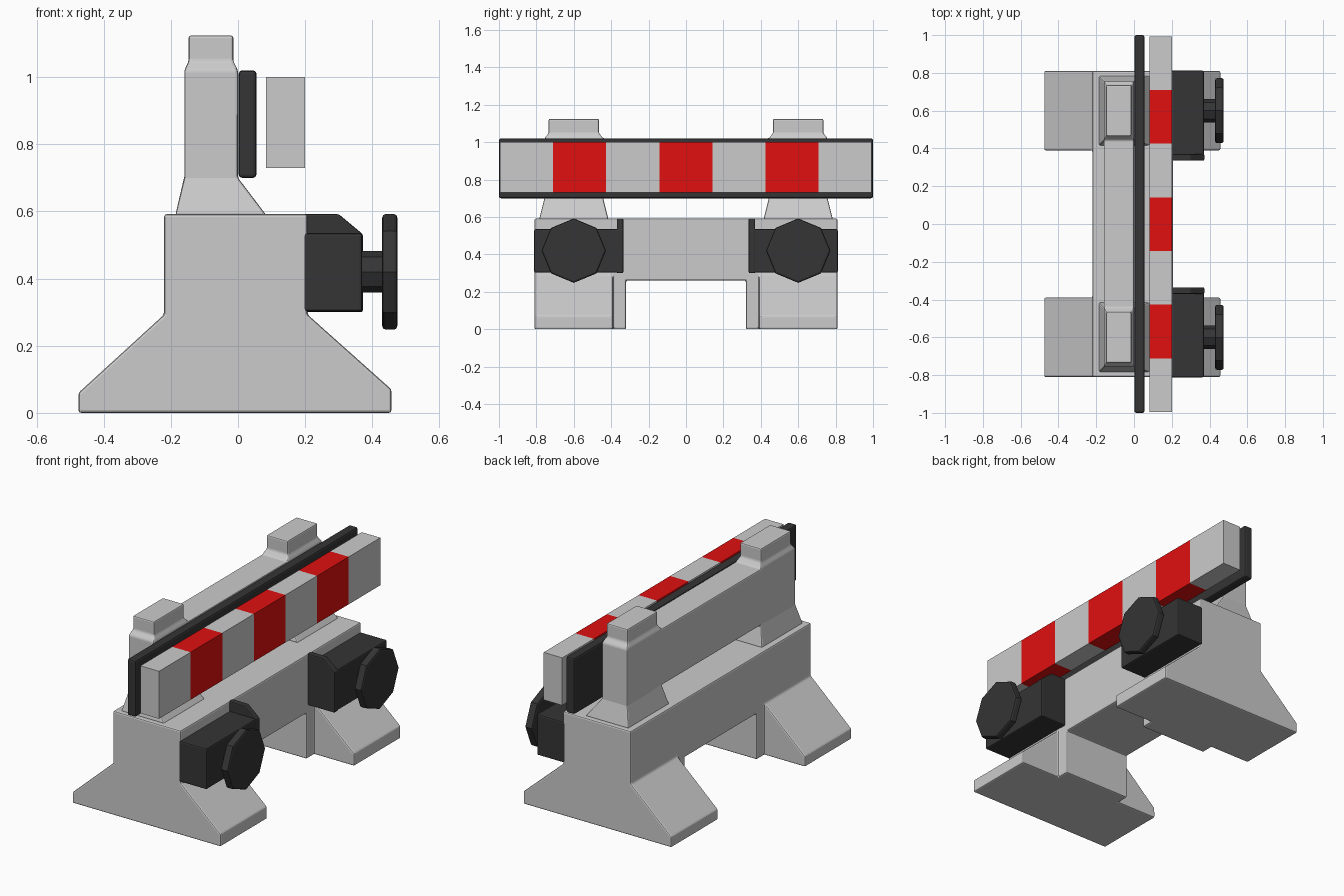
import bpy, bmesh
from math import radians
from mathutils import Vector

if "Cube" in bpy.data.objects:
    bpy.data.objects.remove(bpy.data.objects["Cube"])


def material(name, rgb):
    m = bpy.data.materials.new(name)
    m.diffuse_color = (*rgb, 1)
    m.use_nodes = True
    m.node_tree.nodes["Principled BSDF"].inputs["Base Color"].default_value = m.diffuse_color
    return m


black = material("black_plastic", (0.035, 0.035, 0.035))
white = material("stripe_white", (0.65, 0.65, 0.65))
red = material("stripe_red", (0.75, 0.005, 0.005))


def loft(name, rings, mat=None):
    """Skin a list of equal-length point rings and cap both ends."""
    bm = bmesh.new()
    loops = [[bm.verts.new(p) for p in r] for r in rings]
    n = len(loops[0])
    for a, b in zip(loops, loops[1:]):
        for i in range(n):
            bm.faces.new((a[i], a[(i + 1) % n], b[(i + 1) % n], b[i]))
    bm.faces.new(loops[0])
    bm.faces.new(loops[-1])
    bmesh.ops.recalc_face_normals(bm, faces=bm.faces)
    me = bpy.data.meshes.new(name)
    bm.to_mesh(me)
    bm.free()
    ob = bpy.data.objects.new(name, me)
    bpy.context.collection.objects.link(ob)
    if mat:
        me.materials.append(mat)
    return ob


def prism_y(name, xz, y0, y1, mat=None):
    return loft(name, [[(x, y, z) for x, z in xz] for y in (y0, y1)], mat)


def prism_x(name, yz, x0, x1, mat=None):
    return loft(name, [[(x, y, z) for y, z in yz] for x in (x0, x1)], mat)


def box(name, x0, x1, y0, y1, z0, z1, mat=None):
    return prism_x(name, [(y0, z0), (y1, z0), (y1, z1), (y0, z1)], x0, x1, mat)


def bake(ob):
    """Replace an object's mesh by its modified result."""
    bpy.context.view_layer.update()
    dg = bpy.context.evaluated_depsgraph_get()
    me = bpy.data.meshes.new_from_object(ob.evaluated_get(dg))
    ob.modifiers.clear()
    ob.data = me


def union(ob, parts):
    for p in parts:
        m = ob.modifiers.new("union", 'BOOLEAN')
        m.operation, m.solver, m.object = 'UNION', 'EXACT', p
        bake(ob)
        bpy.data.objects.remove(p)


def soften(ob, width=0.008, segments=2):
    b = ob.modifiers.new("bevel", 'BEVEL')
    b.width, b.segments = width, segments
    b.limit_method, b.angle_limit = 'ANGLE', radians(20)


# Lower body: arch with flared feet
body = prism_x("base_body", [(-0.81, 0), (-0.32, 0), (-0.32, 0.26), (0.32, 0.26),
                             (0.32, 0), (0.81, 0), (0.81, 0.592), (-0.81, 0.592)], -0.22, 0.207)
foot = [(-0.475, 0), (0.457, 0), (0.457, 0.07), (0.207, 0.293), (-0.22, 0.293), (-0.475, 0.06)]
union(body, [prism_y("foot", foot, *sorted((s * 0.39, s * 0.81))) for s in (-1, 1)])
soften(body)

# Upper frame: two tapered posts joined by a beam
post_levels = [(-0.187, 0.085, 0.185, 0.588), (-0.16, 0.0, 0.157, 0.70), (-0.16, 0.0, 0.157, 1.02),
               (-0.147, -0.014, 0.135, 1.048), (-0.147, -0.014, 0.135, 1.124)]


def post(cy):
    return loft("post", [[(x0, cy - h, z), (x1, cy - h, z), (x1, cy + h, z), (x0, cy + h, z)]
                         for x0, x1, h, z in post_levels])


frame = box("upper_frame", -0.16, 0.0, -0.55, 0.55, 0.70, 1.02)
union(frame, [post(-0.6), post(0.6)])
soften(frame, 0.007)

# Backing plate
soften(box("backing_plate", 0.002, 0.055, -1, 1, 0.70, 1.02, black), 0.01)

# Striped bar: one block sliced into seven bands
bar = box("striped_bar", 0.083, 0.2, -0.995, 0.993, 0.73, 1.0, white)
bar.data.materials.append(red)
bm = bmesh.new()
bm.from_mesh(bar.data)
step = 1.988 / 7
for i in range(1, 7):
    bmesh.ops.bisect_plane(bm, geom=bm.verts[:] + bm.edges[:] + bm.faces[:],
                           plane_co=Vector((0, -0.995 + i * step, 0)), plane_no=Vector((0, 1, 0)))
for f in bm.faces:
    f.material_index = int((f.calc_center_median().y + 0.995) / step + 1e-6) % 7 % 2
bm.to_mesh(bar.data)
bm.free()

# Lock boxes with raised inner flange, stem and octagonal knob
flange = [(0.195, 0.30), (0.372, 0.30), (0.372, 0.532), (0.30, 0.592), (0.195, 0.592)]
for s, side in ((-1, "front"), (1, "rear")):
    soften(box(side + "_lock_box", 0.195, 0.37, *sorted((s * 0.36, s * 0.812)), 0.302, 0.535, black))
    soften(prism_y(side + "_lock_flange", flange, *sorted((s * 0.335, s * 0.37)), black), 0.006)
    for name, r, x, depth in (("stem", 0.062, 0.40, 0.08), ("knob", 0.172, 0.452, 0.045)):
        bpy.ops.mesh.primitive_cylinder_add(vertices=8, radius=r, depth=depth,
                                            location=(x, s * 0.6, 0.42), rotation=(0, radians(90), 0))
        ob = bpy.context.object
        ob.name = side + "_" + name
        ob.data.materials.append(black)
        if name == "knob":
            b = ob.modifiers.new("bevel", 'BEVEL')
            b.width, b.segments, b.limit_method, b.angle_limit = 0.01, 2, 'ANGLE', radians(60)
